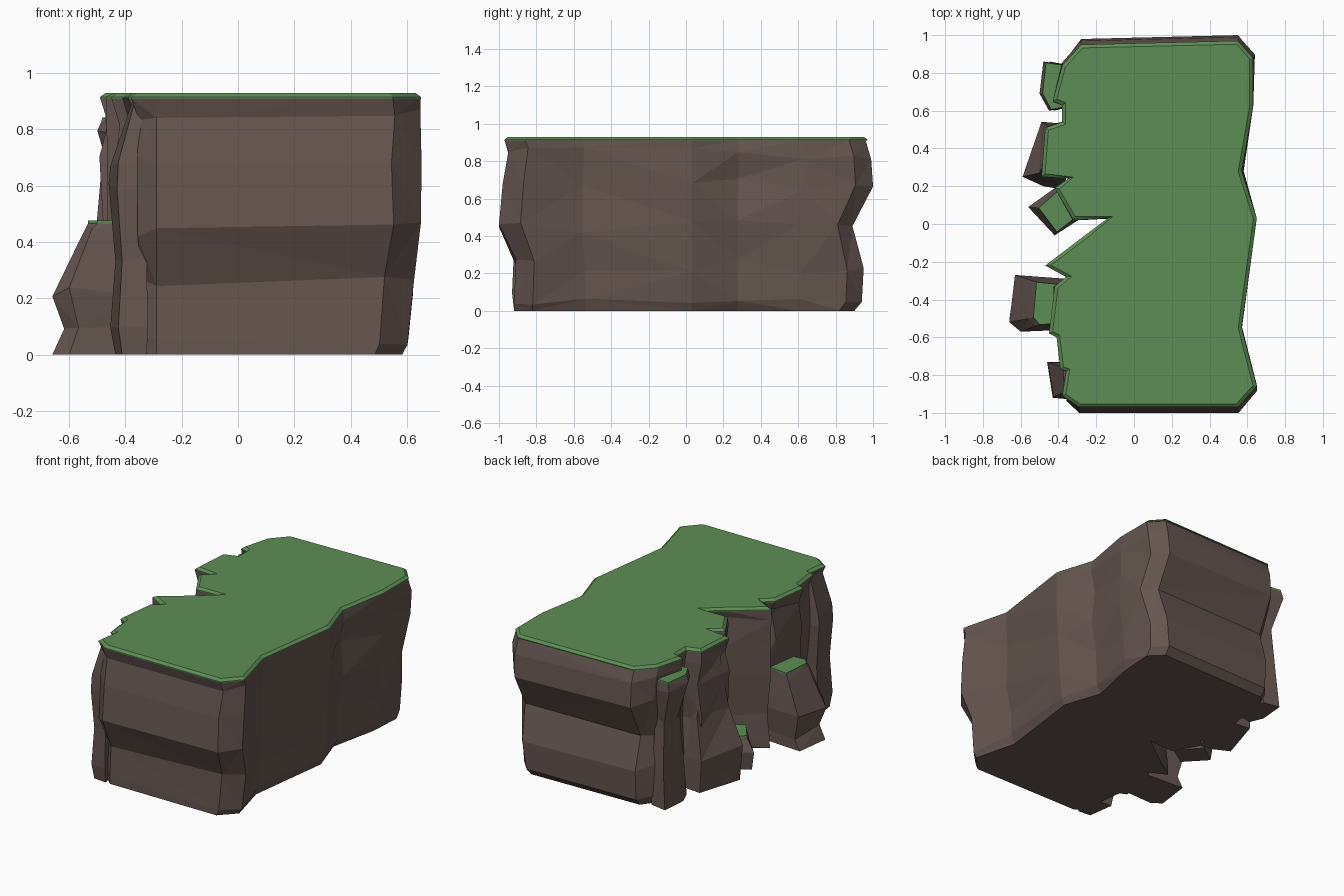
import bpy, bmesh, random
from mathutils import Vector

if "Cube" in bpy.data.objects:
    bpy.data.objects.remove(bpy.data.objects["Cube"])

random.seed(4)


def material(name, rgb):
    m = bpy.data.materials.new(name)
    m.diffuse_color = (*rgb, 1)
    m.use_nodes = True
    m.node_tree.nodes["Principled BSDF"].inputs["Base Color"].default_value = m.diffuse_color
    return m


ROCK = material("rock", (0.13, 0.092, 0.08))
GRASS = material("grass", (0.11, 0.27, 0.09))


def loft(name, rings, mat):
    """Skin a stack of rings into a closed, flat-faced solid."""
    bm = bmesh.new()
    stack = [[bm.verts.new(p) for p in ring] for ring in rings]
    n = len(stack[0])
    sides = []
    for a, b in zip(stack, stack[1:]):
        for i in range(n):
            j = (i + 1) % n
            sides.append(bm.faces.new((a[i], a[j], b[j], b[i])))
    bm.faces.new(stack[0][::-1])
    bm.faces.new(stack[-1])
    bmesh.ops.triangulate(bm, faces=sides, quad_method='SHORT_EDGE')
    bmesh.ops.recalc_face_normals(bm, faces=bm.faces)
    me = bpy.data.meshes.new(name)
    bm.to_mesh(me)
    bm.free()
    me.materials.append(mat)
    ob = bpy.data.objects.new(name, me)
    bpy.context.collection.objects.link(ob)
    return ob


def inset(pts, d):
    """Move a counter-clockwise outline inwards by d, with limited mitres."""
    out = []
    for i, p in enumerate(pts):
        p, a, b = Vector(p), Vector(pts[i - 1]), Vector(pts[(i + 1) % len(pts)])
        u, v = (p - a).normalized(), (b - p).normalized()
        n = Vector((-u.y - v.y, u.x + v.x)).normalized()
        k = max(n.dot(Vector((-u.y, u.x))), 0.6)
        out.append(p + n * d / k)
    return out


# Plan outline: front, right and back walls, then the broken left edge
right_side = [(-0.29, -0.97), (0.55, -0.97), (0.65, -0.86), (0.57, -0.55),
              (0.65, 0.03), (0.57, 0.28), (0.63, 0.62), (0.63, 0.88),
              (0.55, 0.97), (-0.28, 0.95)]
left_side = [(-0.38, 0.84), (-0.43, 0.65), (-0.38, 0.63), (-0.38, 0.54),
             (-0.47, 0.51), (-0.49, 0.25), (-0.35, 0.24), (-0.42, 0.19),
             (-0.32, 0.02), (-0.14, 0.03), (-0.26, -0.06), (-0.47, -0.22),
             (-0.36, -0.28), (-0.42, -0.33), (-0.45, -0.58), (-0.41, -0.60),
             (-0.39, -0.77), (-0.36, -0.78), (-0.38, -0.91)]
outline = right_side + left_side

# Cliff levels: height, front y, back y, right-wall shift, left-wall shift
levels = [(0.00, 0.92, 0.90, -0.05, 0.02), (0.05, 0.92, 0.94, -0.04, 0.02),
          (0.24, 0.91, 0.95, -0.02, 0.03), (0.45, 1.00, 0.89, 0.00, 0.02),
          (0.68, 0.98, 1.00, 0.00, 0.01), (0.84, 0.95, 0.99, 0.01, 0.01),
          (0.912, 0.97, 0.96, 0.0, 0.0)]
rings = []
for z, front, back, sr, sl in levels:
    ring = []
    for i, (x, y) in enumerate(outline):
        target = (front if y < 0 else back) / 0.97
        y2 = y * (1 + (target - 1) * min(1, (y / 0.9) ** 2))
        j = 0 if z > 0.9 else 1
        if x > 0.5:
            x2, dz = x + sr + j * random.uniform(-0.02, 0.006), 0.04
        elif i >= len(right_side):
            x2, dz = x + sl + j * random.uniform(-0.015, 0.02), 0.03
        else:
            x2, dz = x, 0.006
        if 0 < z < 0.9:
            dz = min(dz, 0.02) if z == 0.05 else dz
            z2 = z + random.uniform(-dz, dz)
        else:
            z2 = z
        ring.append((x2, y2, z2))
    rings.append(ring)
loft("cliff_body", rings, ROCK)

# Grass slab with a chamfered rim
loft("grass_top", [[(x, y, 0.91) for x, y in outline],
                   [(x, y, 0.916) for x, y in outline],
                   [(p.x, p.y, 0.93) for p in inset(outline, 0.018)]], GRASS)


def outcrop(name, foot, anchor, steps, ledge=False):
    """Rock whose footprint is scaled about an anchor at each (z, sx, sy)."""
    ax, ay = anchor
    stack = []
    for z, sx, sy in steps:
        wob = 0 if z in (0, steps[-1][0]) else 0.02
        stack.append([(ax + (x - ax) * sx, ay + (y - ay) * sy,
                       z + random.uniform(-wob, wob)) for x, y in foot])
    loft(name, stack, ROCK)
    if ledge:
        top = stack[-1]
        loft(name + "_grass", [top, [(x * 0.99 + ax * 0.01, y, z + 0.012)
                                     for x, y, z in top]], GRASS)


# Outcrops along the broken left wall
outcrop("front_ledge_rock",
        [(-0.36, -0.56), (-0.60, -0.57), (-0.66, -0.52), (-0.63, -0.27), (-0.36, -0.29)],
        (-0.38, -0.42),
        [(0, 1.0, 0.9), (0.08, 0.85, 0.88), (0.22, 1, 1), (0.43, 0.63, 0.8), (0.465, 0.55, 0.75)],
        ledge=True)
outcrop("crevice_ledge_rock",
        [(-0.42, -0.06), (-0.28, 0.03), (-0.42, 0.19), (-0.56, 0.09)],
        (-0.38, 0.06),
        [(0, 0.9, 0.9), (0.1, 1, 1), (0.2, 0.7, 0.85)], ledge=True)
outcrop("spire_rock",
        [(-0.36, 0.18), (-0.48, 0.20), (-0.59, 0.25), (-0.49, 0.54), (-0.36, 0.53)],
        (-0.37, 0.38),
        [(0, 0.9, 1), (0.22, 1, 1), (0.48, 0.6, 0.85), (0.74, 0.5, 0.55), (0.905, 0.38, 0.6)])
outcrop("back_ledge_rock",
        [(-0.33, 0.62), (-0.45, 0.60), (-0.50, 0.69), (-0.48, 0.86), (-0.33, 0.84)],
        (-0.35, 0.73),
        [(0, 0.75, 1), (0.25, 0.6, 0.9), (0.55, 0.5, 0.7), (0.78, 1, 1), (0.83, 0.9, 0.95)],
        ledge=True)
outcrop("front_corner_rock",
        [(-0.32, -0.93), (-0.43, -0.92), (-0.46, -0.73), (-0.34, -0.73)],
        (-0.34, -0.82),
        [(0, 0.8, 0.9), (0.08, 0.95, 1), (0.33, 0.8, 0.9), (0.6, 1, 1), (0.68, 0.95, 0.95), (0.9, 0.3, 0.7)])
